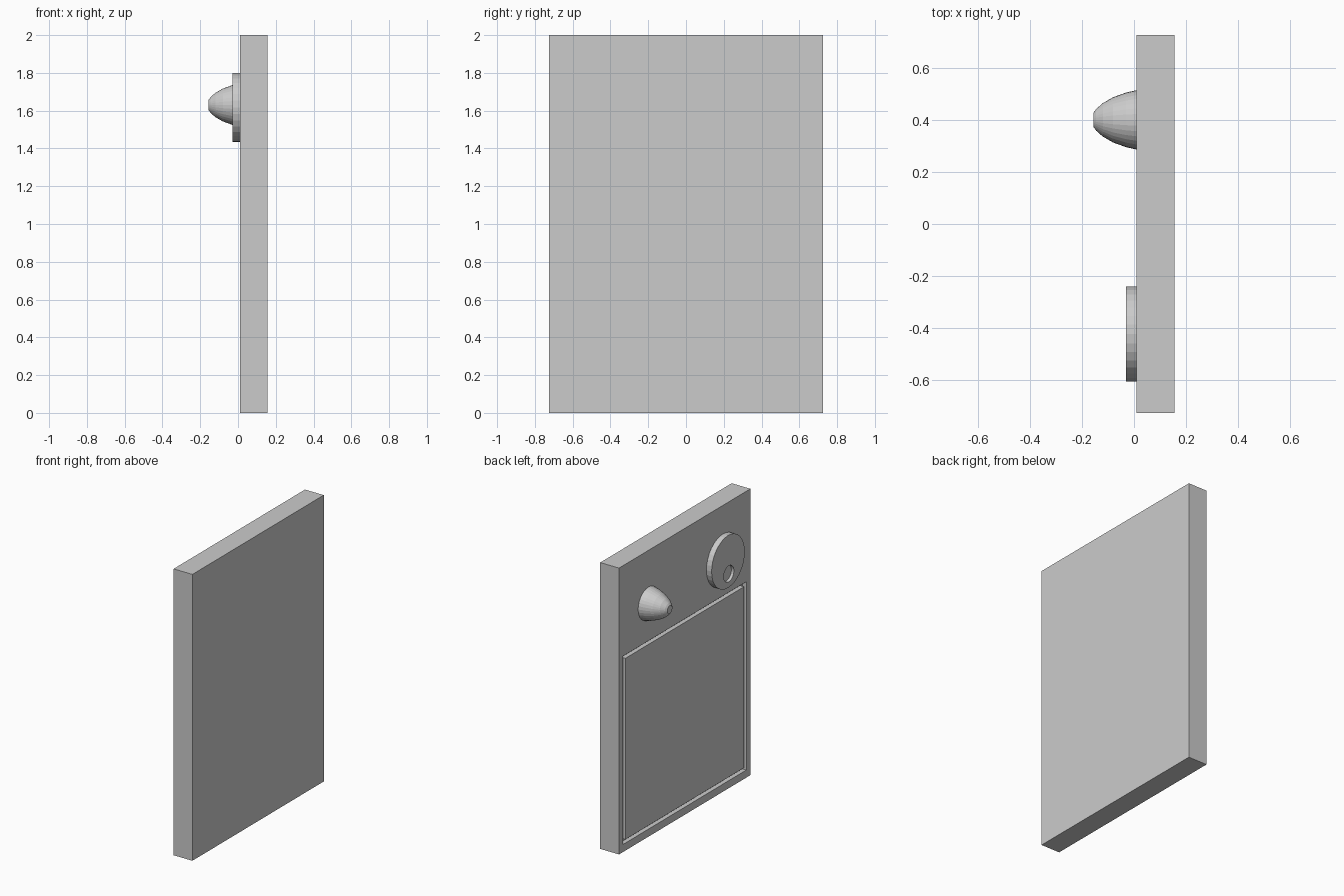
import bpy
from math import pi, cos, sin

if "Cube" in bpy.data.objects:
    bpy.data.objects.remove(bpy.data.objects["Cube"])

FRONT = 0.01      # x of the detailed face
BACK = 0.155


def box(name, x, y, z):
    """Box from (min, max) ranges."""
    centre = [(r[0] + r[1]) / 2 for r in (x, y, z)]
    bpy.ops.mesh.primitive_cube_add(size=1, location=centre)
    ob = bpy.context.object
    ob.name = name
    ob.scale = [r[1] - r[0] for r in (x, y, z)]
    bpy.ops.object.transform_apply(location=False, rotation=False, scale=True)
    return ob


def lathe(name, y, z, profile, sides=32):
    """Capped solid turned about an axis along x; profile is (x, radius) pairs."""
    verts = [(x, y + r * cos(2 * pi * i / sides), z + r * sin(2 * pi * i / sides))
             for x, r in profile for i in range(sides)]
    last = (len(profile) - 1) * sides
    faces = [tuple(range(sides))[::-1], tuple(range(last, last + sides))]
    for k in range(len(profile) - 1):
        a, b = k * sides, (k + 1) * sides
        for i in range(sides):
            j = (i + 1) % sides
            faces.append((a + i, a + j, b + j, b + i))
    mesh = bpy.data.meshes.new(name)
    mesh.from_pydata(verts, [], faces)
    ob = bpy.data.objects.new(name, mesh)
    bpy.context.collection.objects.link(ob)
    return ob


def cut(target, cutter):
    mod = target.modifiers.new("cut", 'BOOLEAN')
    mod.operation = 'DIFFERENCE'
    mod.solver = 'EXACT'
    mod.object = cutter
    bpy.context.view_layer.objects.active = target
    bpy.ops.object.modifier_apply(modifier=mod.name)
    bpy.data.objects.remove(cutter)


# Main slab with a shallow pocket in its front
body = box("body", (FRONT, BACK), (-0.725, 0.725), (0, 2))
depth, gap = 0.03, 0.025
cut(body, box("pocket_cutter", (FRONT - 0.1, FRONT + depth), (-0.68, 0.68), (0.053, 1.368)))

# Flush panel inside the pocket, leaving a narrow groove around it
box("panel", (FRONT, FRONT + depth), (-0.68 + gap, 0.68 - gap), (0.053 + gap, 1.368 - gap))

# Round dial with a finger dimple
dial = lathe("dial", -0.4225, 1.6175, [(-0.03, 0.183), (FRONT, 0.183)])
cut(dial, lathe("dimple_cutter", -0.43, 1.53, [(-0.1, 0.056), (-0.01, 0.056)]))

# Domed knob with a small flat tip
lathe("knob", 0.40, 1.63, [(-0.155, 0.028), (-0.145, 0.042), (-0.12, 0.064),
                           (-0.08, 0.087), (-0.03, 0.105), (FRONT, 0.114)])
